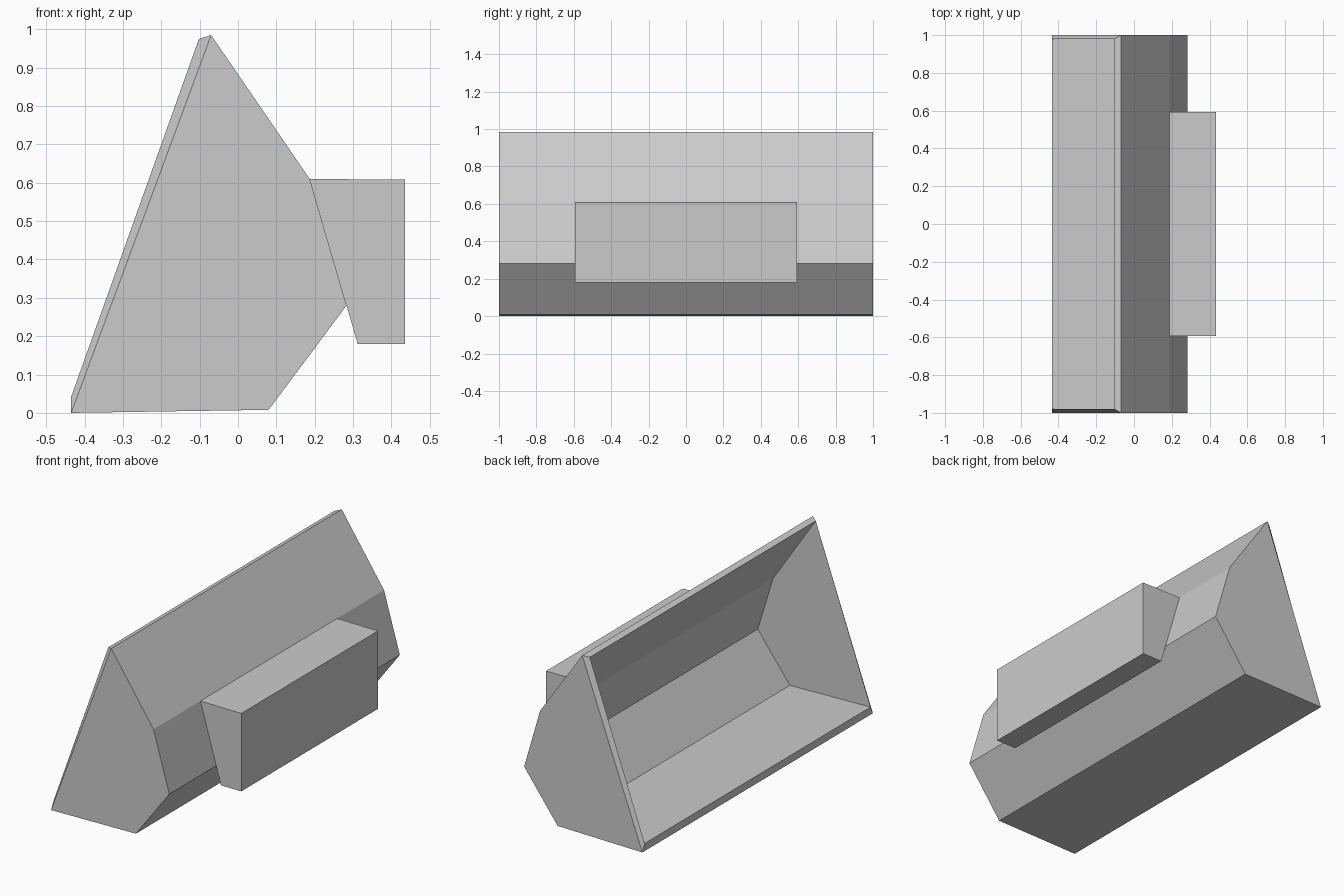
import bpy
import bmesh

default = bpy.data.objects.get("Cube")
if default:
    bpy.data.objects.remove(default, do_unlink=True)

# One plain grey paint
grey = bpy.data.materials.new("plain grey")
grey.use_nodes = True
colour = (0.6, 0.6, 0.6, 1)
grey.diffuse_color = colour
grey.node_tree.nodes["Principled BSDF"].inputs["Base Color"].default_value = colour


def ring(bm, profile, y):
    return [bm.verts.new((x, y, z)) for x, z in profile]


def bridge(bm, a, b, closed):
    n = len(a)
    for i in range(n if closed else n - 1):
        j = (i + 1) % n
        bm.faces.new((a[i], a[j], b[j], b[i]))


def finish(bm, name):
    bmesh.ops.recalc_face_normals(bm, faces=bm.faces)
    mesh = bpy.data.meshes.new(name)
    bm.to_mesh(mesh)
    bm.free()
    mesh.materials.append(grey)
    obj = bpy.data.objects.new(name, mesh)
    bpy.context.collection.objects.link(obj)
    return obj


# Bucket shell: outer and inner skins joined by a rim around the open side
outer = [(-0.435, 0), (0.08, 0.008), (0.283, 0.28), (0.187, 0.61), (-0.07, 0.985)]
inner = [(-0.435, 0.042), (0.055, 0.03), (0.25, 0.287), (0.157, 0.59), (-0.102, 0.975)]
bm = bmesh.new()
out_front, out_back = ring(bm, outer, -1), ring(bm, outer, 1)
in_front, in_back = ring(bm, inner, -0.98), ring(bm, inner, 0.98)
for a, b in ((out_front, out_back), (in_front, in_back)):
    bridge(bm, a, b, False)
    bm.faces.new(a)
    bm.faces.new(b)
rim_out = [out_front[0], out_front[-1], out_back[-1], out_back[0]]
rim_in = [in_front[0], in_front[-1], in_back[-1], in_back[0]]
bridge(bm, rim_out, rim_in, True)
finish(bm, "bucket_shell")

# Mounting block against the rear wall
block = [(0.187, 0.61), (0.435, 0.608), (0.435, 0.18), (0.312, 0.18)]
bm = bmesh.new()
front, back = ring(bm, block, -0.593), ring(bm, block, 0.593)
bridge(bm, front, back, True)
bm.faces.new(front)
bm.faces.new(back)
finish(bm, "mounting_block")
